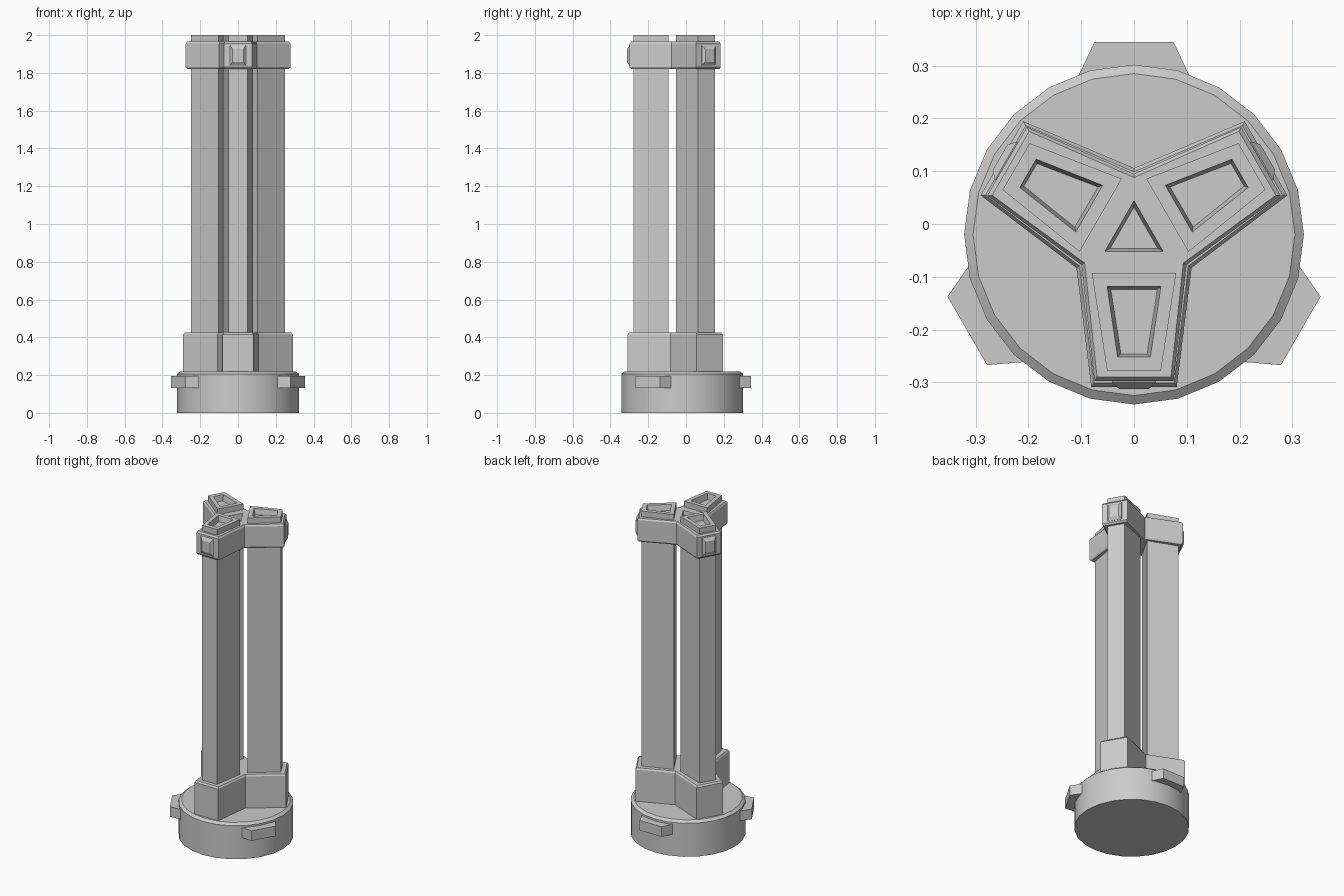
import bpy, bmesh
from math import sin, cos, pi, radians
from mathutils import Matrix, Vector

if "Cube" in bpy.data.objects:
    bpy.data.objects.remove(bpy.data.objects["Cube"])

CENTRE = Matrix.Translation((0, -0.02, 0))


def loft(name, loops, turn=0.0, smooth=False):
    """Skin a stack of equal-length loops, cap both ends, spin about the axis."""
    bm = bmesh.new()
    rings = [[bm.verts.new(p) for p in loop] for loop in loops]
    n = len(rings[0])
    for a, b in zip(rings, rings[1:]):
        for i in range(n):
            j = (i + 1) % n
            bm.faces.new((a[i], a[j], b[j], b[i]))
    bm.faces.new(rings[0][::-1])
    bm.faces.new(rings[-1])
    bmesh.ops.recalc_face_normals(bm, faces=bm.faces)
    mesh = bpy.data.meshes.new(name)
    bm.to_mesh(mesh)
    bm.free()
    ob = bpy.data.objects.new(name, mesh)
    bpy.context.collection.objects.link(ob)
    mesh.transform(CENTRE @ Matrix.Rotation(turn, 4, 'Z'))
    if smooth:
        bpy.context.view_layer.objects.active = ob
        ob.select_set(True)
        bpy.ops.object.shade_smooth_by_angle(angle=radians(30))
        ob.select_set(False)
    return ob


def circle(r, z, n=24):
    return [(r * cos(2 * pi * i / n), r * sin(2 * pi * i / n), z) for i in range(n)]


def trapezoid(w_in, y_in, w_out, y_out, z):
    return [(-w_in, y_in, z), (-w_out, y_out, z), (w_out, y_out, z), (w_in, y_in, z)]


def spin3(points):
    return [Matrix.Rotation(k * 2 * pi / 3, 4, 'Z') @ Vector(p)
            for k in range(3) for p in points]


def star(tip, half, notch, z):
    # notch corner, then the two corners of the arm end
    return spin3([(-notch * cos(pi / 6), -notch / 2, z),
                  (-half, -tip, z), (half, -tip, z)])


def triangle(r, z):
    # nine points, so it joins onto a star loop
    x, y = r * cos(pi / 6), -r / 2
    return spin3([(-x, y, z), (-x / 3, y, z), (x / 3, y, z)])


# Round base with chamfered top edge
loft("base", [circle(0.322, 0), circle(0.322, 0.207), circle(0.305, 0.22)], smooth=True)

# Lower three-armed socket
loft("lower_socket", [star(0.289, 0.081, 0.126, 0.21),
                      star(0.289, 0.081, 0.126, 0.415),
                      star(0.281, 0.076, 0.119, 0.425)])

# Upper three-armed clamp with a triangular recess
loft("upper_clamp", [star(0.270, 0.070, 0.108, 1.82),
                     star(0.278, 0.075, 0.115, 1.83),
                     star(0.278, 0.075, 0.115, 1.955),
                     star(0.270, 0.070, 0.108, 1.965),
                     triangle(0.064, 1.965),
                     triangle(0.052, 1.925)])

for k in range(3):
    turn = k * 2 * pi / 3

    # Wedge-shaped pillar with a hollow top
    loft(f"pillar_{k + 1}", [trapezoid(0.08, -0.073, 0.051, -0.258, 0.4),
                             trapezoid(0.08, -0.073, 0.051, -0.258, 2.0),
                             trapezoid(0.051, -0.098, 0.031, -0.232, 2.0),
                             trapezoid(0.042, -0.106, 0.023, -0.225, 1.955)], turn)

    # Raised boss on the end of each clamp arm
    loft(f"clamp_boss_{k + 1}",
         [[(sx * w, -y, 1.892 + sz * h) for sx, sz in ((-1, -1), (1, -1), (1, 1), (-1, 1))]
          for w, h, y in ((0.042, 0.053, 0.27), (0.042, 0.053, 0.280), (0.028, 0.034, 0.293))],
         turn)

    # Locking lug on the side of the base
    loft(f"base_lug_{k + 1}", [trapezoid(0.115, 0.28, 0.075, 0.365, z)
                               for z in (0.133, 0.195)], turn)
